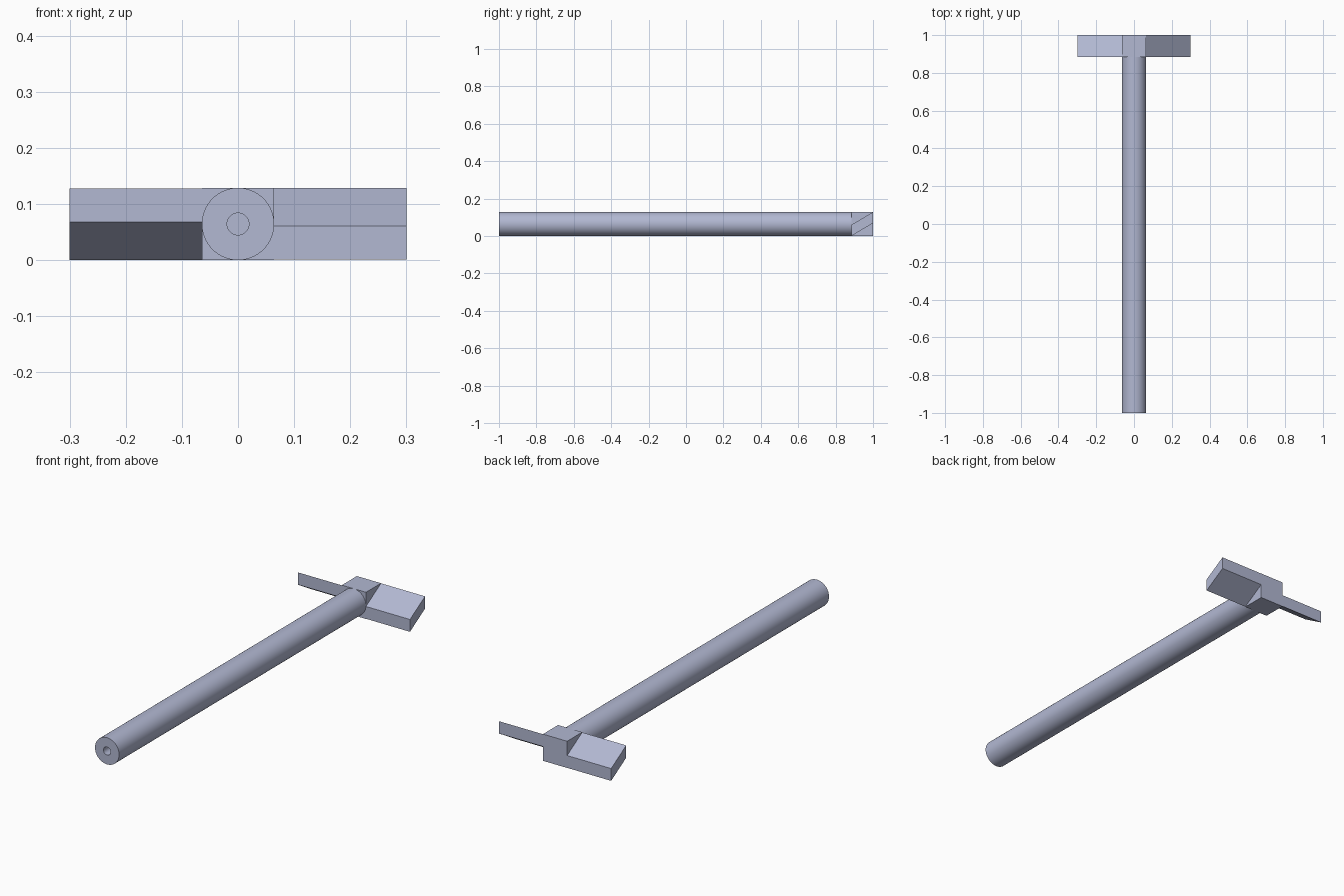
import bpy, bmesh, math

if "Cube" in bpy.data.objects:
    bpy.data.objects.remove(bpy.data.objects["Cube"])

R = 0.0645                 # shaft radius, also half the hub size
HEAD, BACK = 0.885, 1.0    # y range of the propeller head
SPAN = 0.30                # blade tip distance

metal = bpy.data.materials.new("blue grey metal")
metal.diffuse_color = (0.445, 0.479, 0.645, 1)
metal.use_nodes = True
metal.node_tree.nodes["Principled BSDF"].inputs["Base Color"].default_value = metal.diffuse_color


def finish(name, bm):
    bmesh.ops.recalc_face_normals(bm, faces=bm.faces)
    mesh = bpy.data.meshes.new(name)
    bm.to_mesh(mesh)
    bm.free()
    mesh.materials.append(metal)
    obj = bpy.data.objects.new(name, mesh)
    bpy.context.collection.objects.link(obj)
    return obj


def prism(name, profile, x0, x1):
    """Extrude a (y, z) profile along x."""
    bm = bmesh.new()
    face = bm.faces.new([bm.verts.new((x0, y, z)) for y, z in profile])
    out = bmesh.ops.extrude_face_region(bm, geom=[face])
    verts = [v for v in out["geom"] if isinstance(v, bmesh.types.BMVert)]
    bmesh.ops.translate(bm, verts=verts, vec=(x1 - x0, 0, 0))
    return finish(name, bm)


def lathe(name, profile, steps=64):
    """Spin a (radius, y) profile around the shaft axis."""
    bm = bmesh.new()
    verts = [bm.verts.new((r, y, R)) for r, y in profile]
    edges = [bm.edges.new(pair) for pair in zip(verts, verts[1:])]
    bmesh.ops.spin(bm, geom=verts + edges, cent=(0, 0, R), axis=(0, 1, 0),
                   angle=math.tau, steps=steps)
    bmesh.ops.remove_doubles(bm, verts=bm.verts, dist=1e-5)
    obj = finish(name, bm)
    bpy.context.view_layer.objects.active = obj
    obj.select_set(True)
    bpy.ops.object.shade_smooth_by_angle(angle=math.radians(30))
    obj.select_set(False)


# Long round shaft with a bore in its front end
lathe("shaft", [(0, -0.8), (0.0195, -0.8), (0.0195, -1), (R, -1),
                (R, HEAD), (0, HEAD)])

# Square hub behind the shaft
prism("hub", [(HEAD, 0), (BACK, 0), (BACK, 2 * R), (HEAD, 2 * R)], -R, R)

# Two blades pitched in opposite directions
low, high, thick = 0.001, 0.069, 0.0595
right = [(HEAD, low), (BACK, high), (BACK, high + thick), (HEAD, low + thick)]
left = [(y, 2 * R - z) for y, z in right]
prism("right_blade", right, R, SPAN)
prism("left_blade", left, -SPAN, -R)
